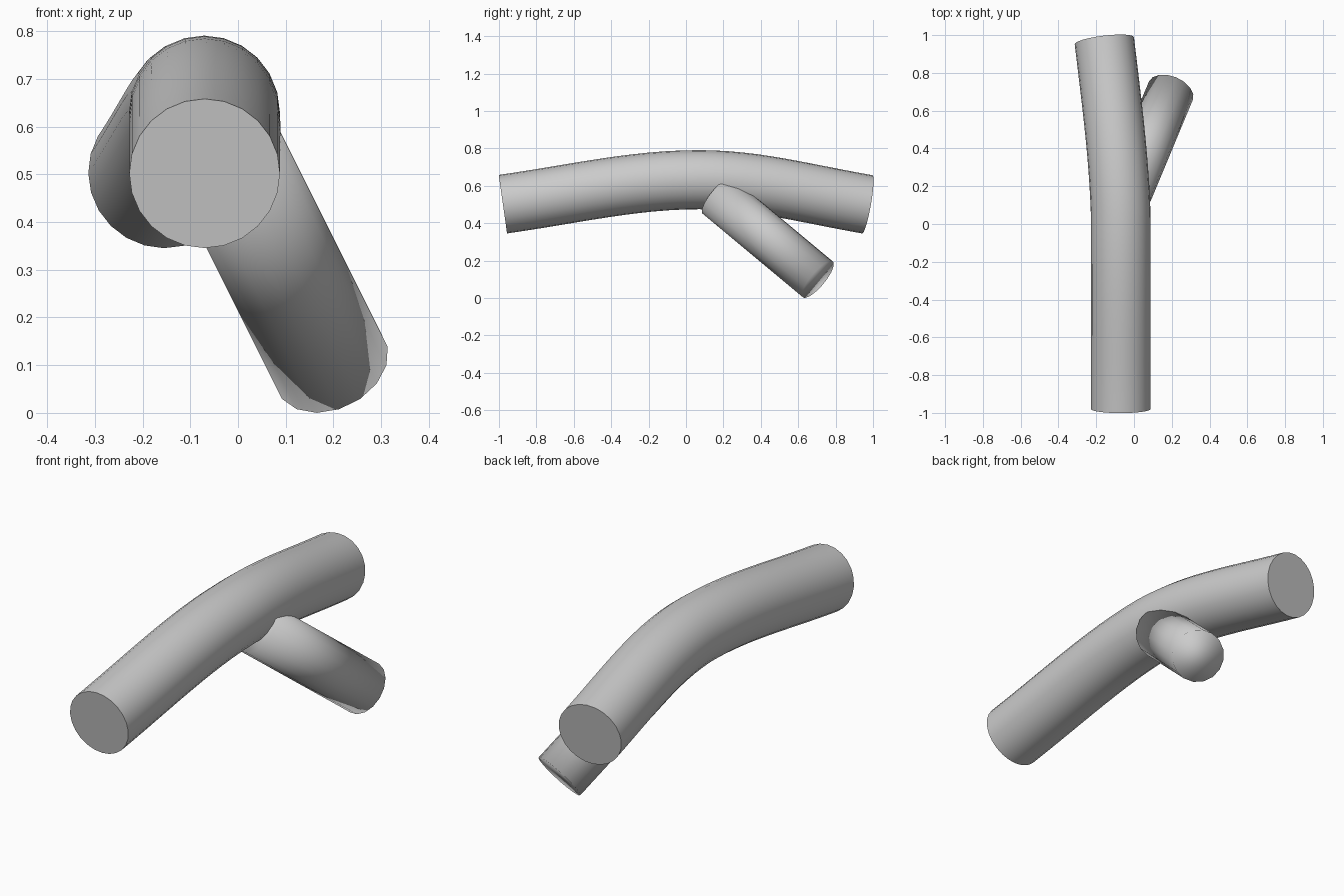
import bpy
from mathutils import Vector

if "Cube" in bpy.data.objects:
    bpy.data.objects.remove(bpy.data.objects["Cube"])

# Main curved log: a bezier sweep with a round section and closed ends
path = [  # left handle, point, right handle
    ((-0.07, -1.40, 0.444), (-0.07, -0.979, 0.502), (-0.07, -0.60, 0.556)),
    ((-0.068, -0.28, 0.633), (-0.071, 0.07, 0.633), (-0.082, 0.37, 0.633)),
    ((-0.115, 0.62, 0.563), (-0.157, 0.97, 0.501), (-0.20, 1.32, 0.44)),
]
curve = bpy.data.curves.new("main_log", "CURVE")
curve.dimensions = "3D"
curve.bevel_depth = 0.158
curve.bevel_resolution = 10
curve.resolution_u = 12
curve.use_fill_caps = True
spline = curve.splines.new("BEZIER")
spline.bezier_points.add(len(path) - 1)
for bp, (left, co, right) in zip(spline.bezier_points, path):
    bp.handle_left_type = bp.handle_right_type = "FREE"
    bp.co, bp.handle_left, bp.handle_right = co, left, right
log = bpy.data.objects.new("main_log", curve)
bpy.context.collection.objects.link(log)

# Side branch: capped straight cylinder, softly shaded over its ends
near, far = Vector((-0.028, 0.17, 0.546)), Vector((0.195, 0.705, 0.10))
axis = far - near
bpy.ops.mesh.primitive_cylinder_add(vertices=16, radius=0.126, depth=axis.length,
                                    location=(near + far) / 2)
branch = bpy.context.object
branch.name = "side_branch"
branch.rotation_euler = axis.to_track_quat("Z", "Y").to_euler()
bpy.ops.object.shade_smooth()
